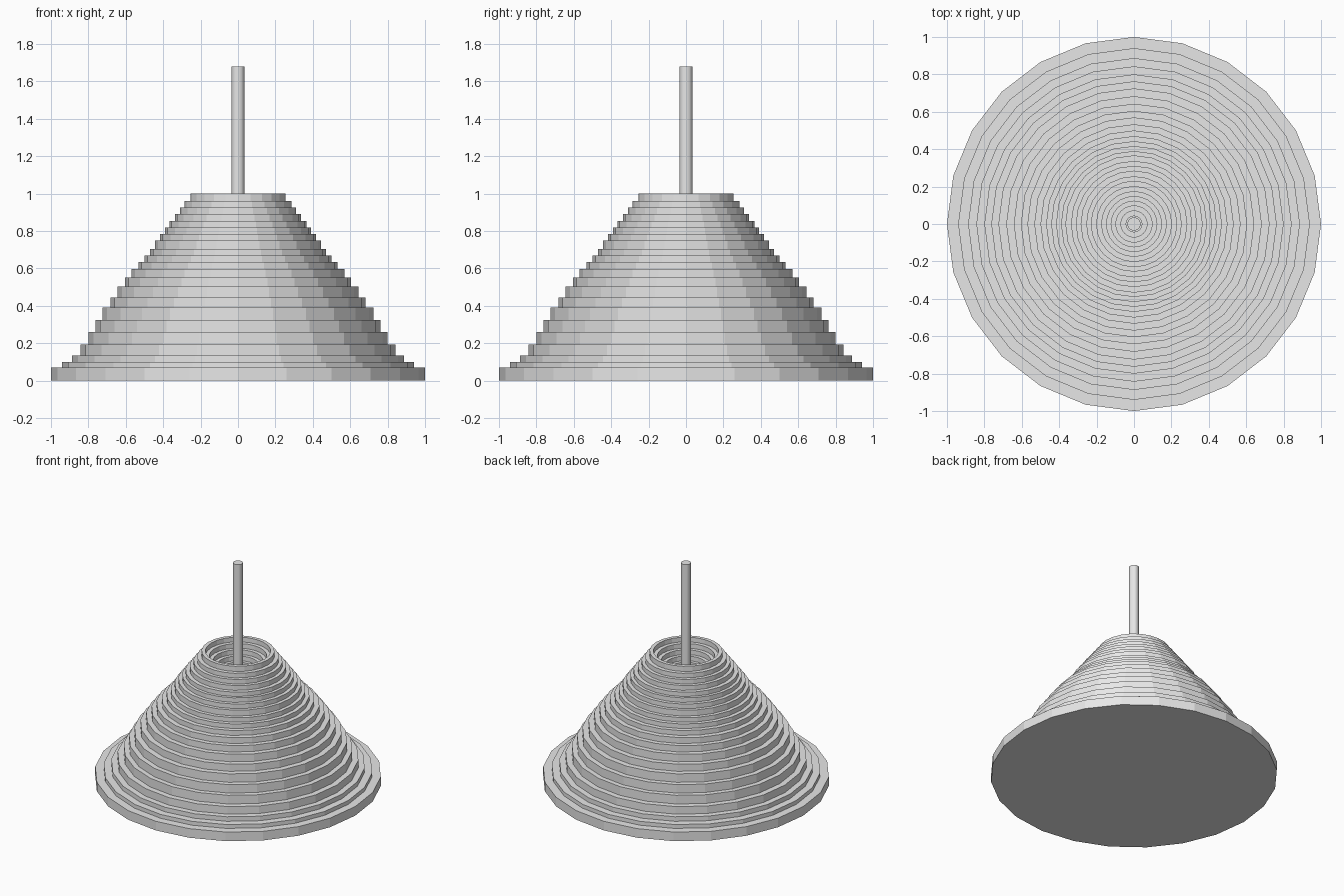
import bpy, bmesh, math

cube = bpy.data.objects.get("Cube")
if cube:
    bpy.data.objects.remove(cube, do_unlink=True)

SIDES = 24

# One plain grey for everything
grey = bpy.data.materials.new("plain_grey")
grey.use_nodes = True
colour = (0.8, 0.8, 0.8, 1.0)
grey.diffuse_color = colour
grey.node_tree.nodes["Principled BSDF"].inputs["Base Color"].default_value = colour


def lathe(name, profile):
    """Spin a (radius, height) profile, starting and ending on the z axis."""
    bm = bmesh.new()
    verts = [bm.verts.new((r, 0, z)) for r, z in profile]
    edges = [bm.edges.new(pair) for pair in zip(verts, verts[1:])]
    bmesh.ops.spin(bm, geom=verts + edges, cent=(0, 0, 0), axis=(0, 0, 1),
                   angle=math.tau, steps=SIDES, use_duplicate=False)
    bmesh.ops.remove_doubles(bm, verts=bm.verts, dist=0.0005)
    bmesh.ops.recalc_face_normals(bm, faces=bm.faces)
    mesh = bpy.data.meshes.new(name)
    bm.to_mesh(mesh)
    bm.free()
    mesh.materials.append(grey)
    obj = bpy.data.objects.new(name, mesh)
    bpy.context.collection.objects.link(obj)
    return obj


# Outer terraces: radius and top height of each layer
terraces = [
    (1.0, 0.07), (0.94, 0.10), (0.887, 0.135), (0.843, 0.193), (0.80, 0.26),
    (0.763, 0.325), (0.725, 0.39), (0.683, 0.445), (0.643, 0.503),
    (0.605, 0.552), (0.57, 0.597), (0.533, 0.635), (0.50, 0.67),
    (0.47, 0.705), (0.443, 0.75), (0.417, 0.785), (0.39, 0.82),
    (0.367, 0.853), (0.337, 0.89), (0.311, 0.925), (0.285, 0.96), (0.255, 1.0),
]
# Crater steps: radii going inwards, each one dropping by the same amount
crater_radii = [0.228, 0.20, 0.173, 0.147, 0.122, 0.097, 0.07, 0.042]
DROP = 0.036

profile = [(0, 0)]
z = 0
for r, top in terraces:
    profile += [(r, z), (r, top)]
    z = top
for r in crater_radii:
    profile += [(r, z), (r, z - DROP)]
    z -= DROP
profile.append((0, z))
lathe("terraced_mountain", profile)

# Pole standing on the crater floor
lathe("centre_pole", [(0, z - 0.02), (0.035, z - 0.02), (0.035, 1.68), (0, 1.68)])
